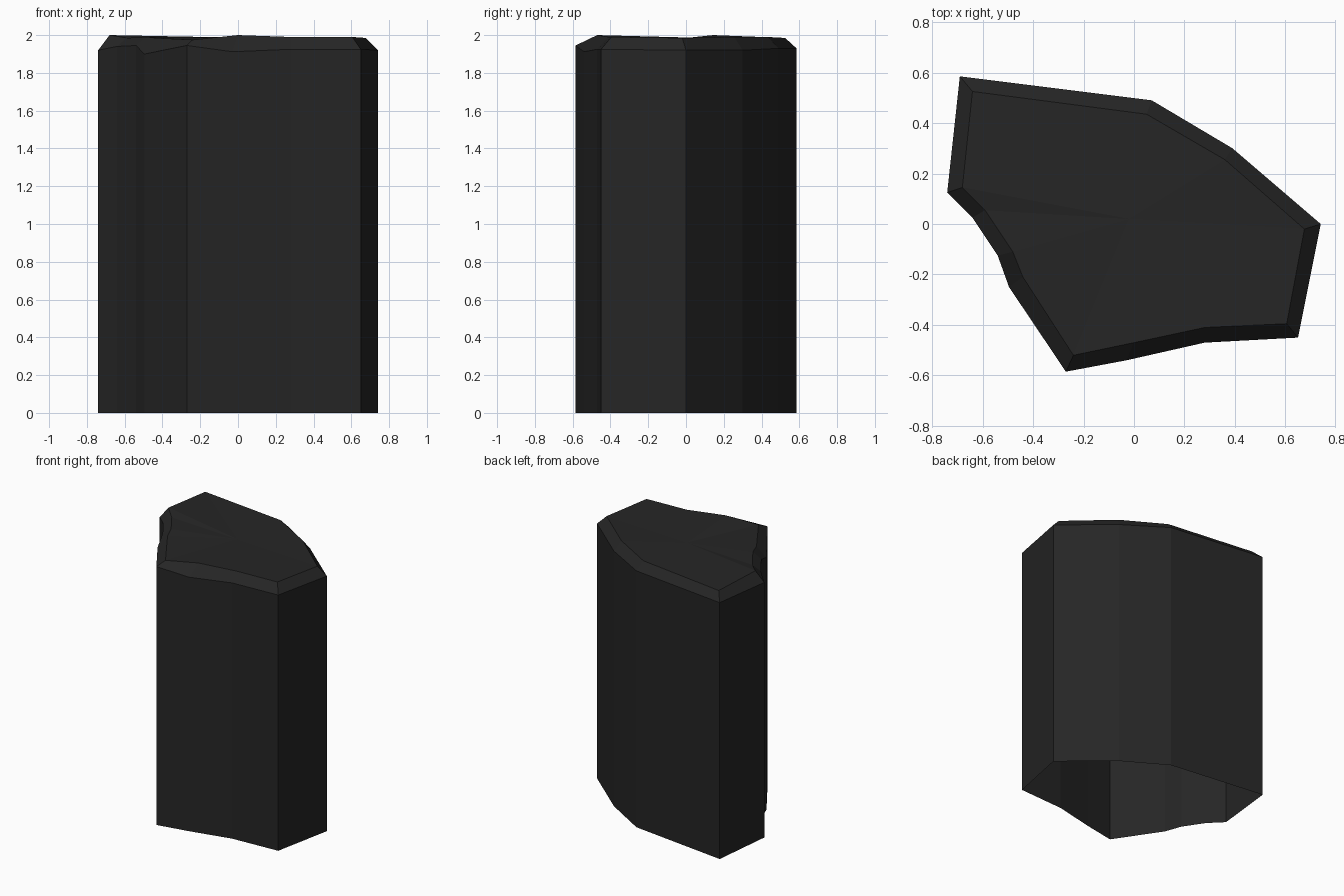
import bpy, bmesh

if "Cube" in bpy.data.objects:
    bpy.data.objects.remove(bpy.data.objects["Cube"])

# Outline of the pillar: x, y, height of wall top
rim = [(-0.69, 0.585, 1.93), (0.07, 0.49, 1.93), (0.39, 0.30, 1.92), (0.74, 0.0, 1.92),
       (0.65, -0.45, 1.925), (0.28, -0.47, 1.925), (-0.03, -0.54, 1.912), (-0.27, -0.585, 1.945),
       (-0.495, -0.25, 1.90), (-0.54, -0.125, 1.945), (-0.64, 0.025, 1.94), (-0.74, 0.125, 1.92)]
# Inner edge of the chipped bevel
crown = [(-0.64, 0.525, 1.985), (0.05, 0.435, 1.99), (0.36, 0.255, 1.99), (0.675, -0.02, 1.985),
         (0.605, -0.395, 1.99), (0.28, -0.41, 1.99), (0.0, -0.47, 2.0), (-0.24, -0.52, 1.975),
         (-0.44, -0.21, 1.985), (-0.48, -0.11, 1.99), (-0.59, 0.055, 1.985), (-0.68, 0.145, 2.0)]

stone = bpy.data.materials.new("dark stone")
stone.diffuse_color = (0.019, 0.019, 0.019, 1)
stone.use_nodes = True
stone.node_tree.nodes["Principled BSDF"].inputs["Base Color"].default_value = stone.diffuse_color

bm = bmesh.new()
rings = [[bm.verts.new(p) for p in pts]
         for pts in ([(x, y, 0) for x, y, z in rim], rim, crown)]
n = len(rim)

# Walls and bevel (the underside is open)
for low, high in zip(rings, rings[1:]):
    for i in range(n):
        j = (i + 1) % n
        bm.faces.new((low[j], low[i], high[i], high[j]))

# Slightly uneven top
centre = bm.verts.new((-0.02, 0.02, 1.987))
for i in range(n):
    bm.faces.new((rings[2][(i + 1) % n], rings[2][i], centre))
bmesh.ops.recalc_face_normals(bm, faces=bm.faces)
if centre.normal.z < 0 or sum(f.normal.z for f in centre.link_faces) < 0:
    bmesh.ops.reverse_faces(bm, faces=bm.faces)

mesh = bpy.data.meshes.new("stone_pillar")
bm.to_mesh(mesh)
bm.free()
mesh.materials.append(stone)
bpy.context.collection.objects.link(bpy.data.objects.new("stone_pillar", mesh))
